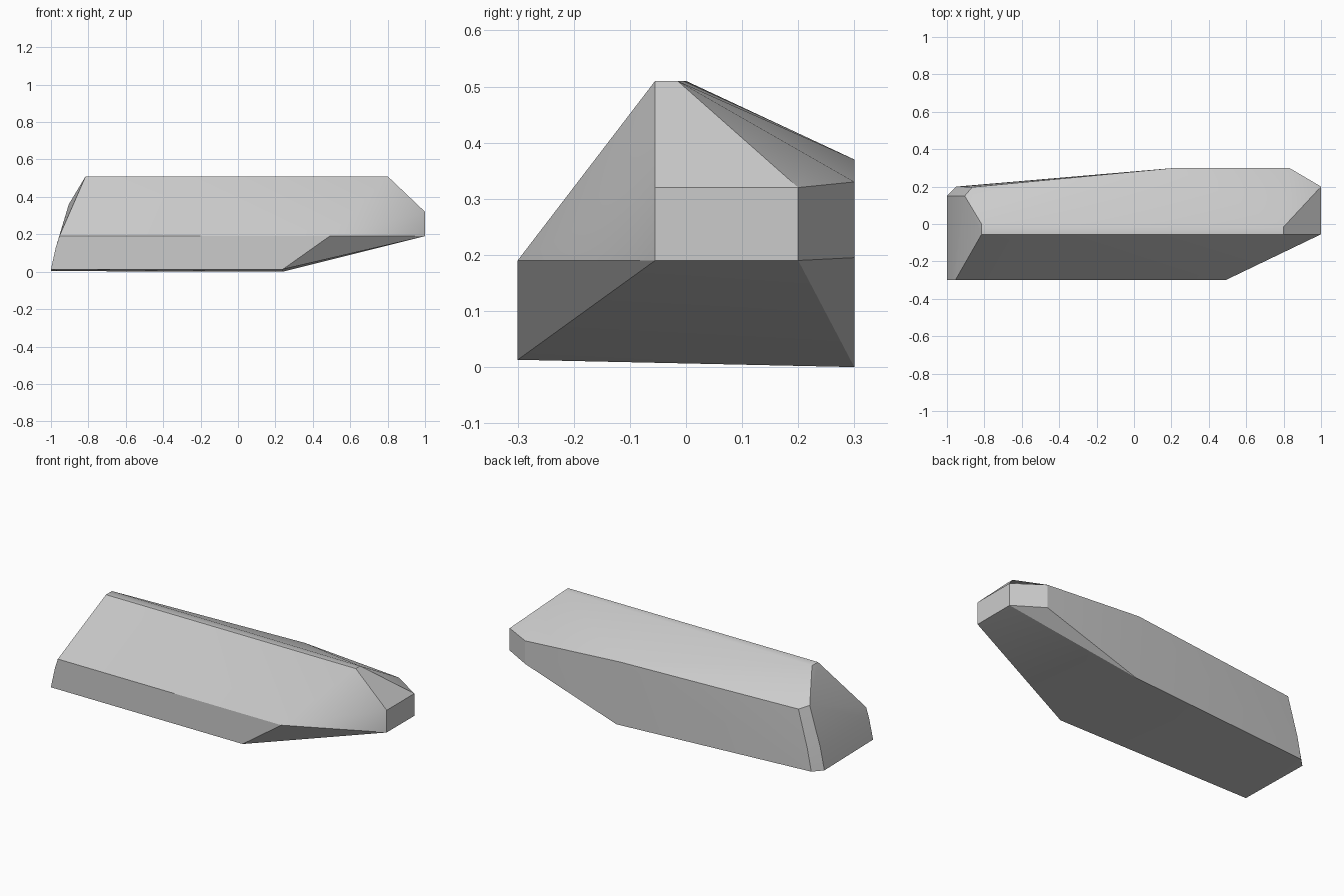
import bpy
import bmesh
import math

cube = bpy.data.objects.get("Cube")
if cube:
    bpy.data.objects.remove(cube, do_unlink=True)


def make_material(name, colour):
    mat = bpy.data.materials.new(name)
    mat.use_nodes = True
    mat.diffuse_color = colour
    bsdf = next(n for n in mat.node_tree.nodes if n.type == "BSDF_PRINCIPLED")
    bsdf.inputs["Base Color"].default_value = colour
    return mat


def convex_block(name, corner_groups, material):
    """Wrap a faceted block around its corner points and merge flat faces."""
    bm = bmesh.new()
    for group in corner_groups:
        for point in group:
            bm.verts.new(point)
    hull = bmesh.ops.convex_hull(bm, input=bm.verts)
    unused = {v for key in ("geom_interior", "geom_unused")
              for v in hull[key] if isinstance(v, bmesh.types.BMVert)}
    bmesh.ops.delete(bm, geom=list(unused), context="VERTS")
    bmesh.ops.dissolve_limit(bm, angle_limit=math.radians(1),
                             verts=bm.verts, edges=bm.edges)
    bmesh.ops.recalc_face_normals(bm, faces=bm.faces)
    mesh = bpy.data.meshes.new(name)
    bm.to_mesh(mesh)
    bm.free()
    mesh.materials.append(material)
    obj = bpy.data.objects.new(name, mesh)
    bpy.context.collection.objects.link(obj)
    return obj


# Outer planes shared by many corners
front, back, ridge_y = -0.3, 0.3, -0.055
ridge_z, crease_z, nose_z = 0.51, 0.19, 0.32

# Flat ridge strip along the top
ridge = [(-0.815, ridge_y, ridge_z), (-0.815, 0, ridge_z),
         (0.8, ridge_y, ridge_z), (0.8, -0.015, ridge_z)]

# Vertical lower front wall
front_wall = [(-1, front, 0.013), (0.24, front, 0.013),
              (-0.974, front, 0.13),
              (-0.955, front, crease_z), (0.49, front, crease_z)]

# Small upright face at the pointed end
nose = [(1, y, z) for y in (ridge_y, 0.2) for z in (crease_z, nose_z)]

# Back wall with its bevel toward the nose
back_wall = [(0.24, back, 0), (0.22, back, 0.37),
             (0.83, back, 0.195), (0.83, back, 0.33)]

# Narrow curved bevel at the blunt end
end_bevel = [(-1, 0.15, 0.005), (-0.974, 0.15, 0.13), (-0.905, 0.15, 0.36),
             (-0.95, 0.2, 0.003), (-0.925, 0.2, 0.13), (-0.865, 0.197, 0.345)]

stone = make_material("stone_grey", (0.6, 0.6, 0.6, 1))
block = convex_block("stone_block",
                     [ridge, front_wall, nose, back_wall, end_bevel], stone)

# Soft blend over shallow edges only
bpy.ops.object.select_all(action="DESELECT")
block.select_set(True)
bpy.context.view_layer.objects.active = block
bpy.ops.object.shade_smooth_by_angle(angle=math.radians(30))
